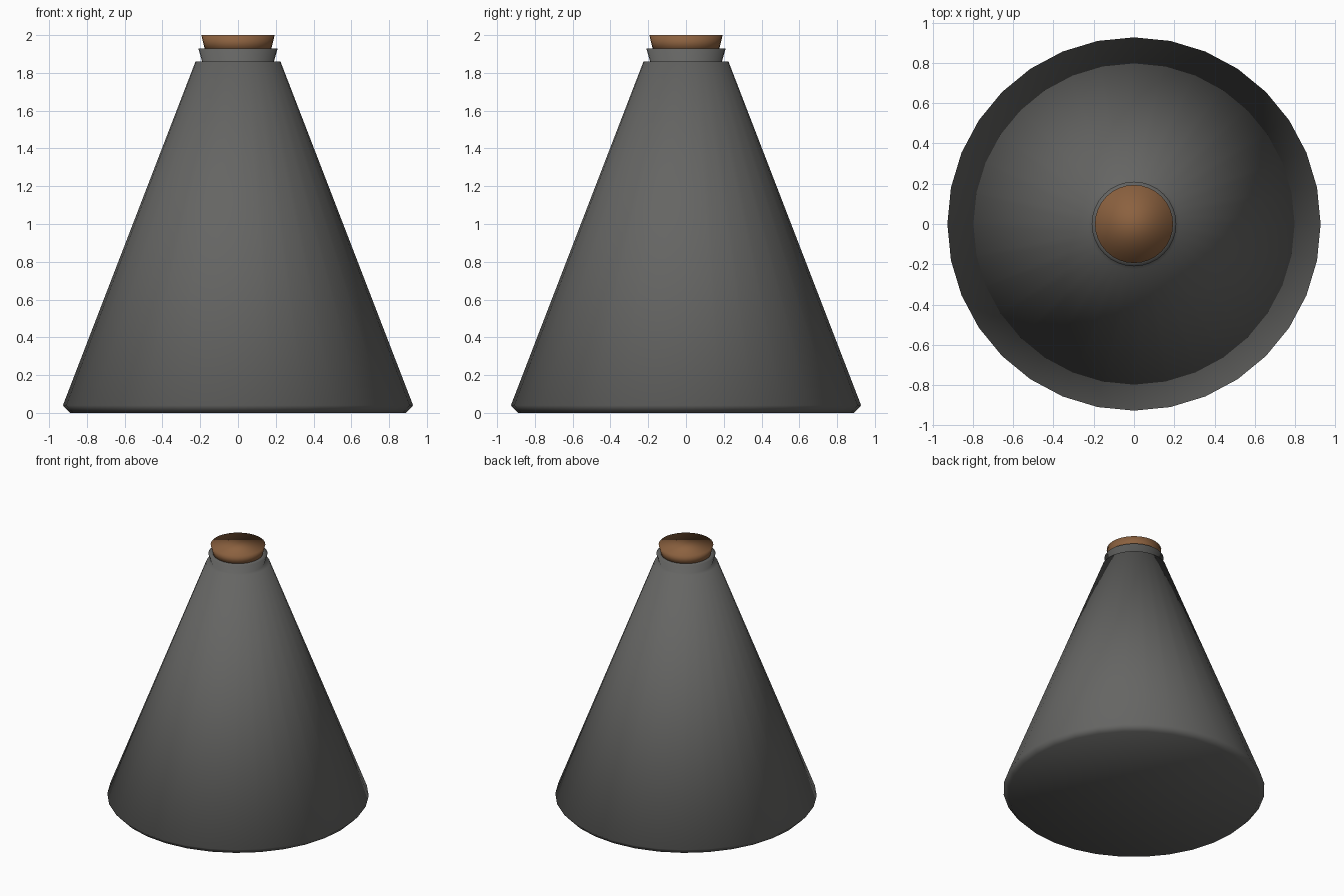
import bpy, bmesh, math

if "Cube" in bpy.data.objects:
    bpy.data.objects.remove(bpy.data.objects["Cube"])

SIDES = 32


def material(name, colour):
    m = bpy.data.materials.new(name)
    m.diffuse_color = (*colour, 1)
    m.use_nodes = True
    m.node_tree.nodes["Principled BSDF"].inputs["Base Color"].default_value = m.diffuse_color
    return m


def lathe(name, profile, mat):
    """Revolve an (r, z) profile around z, cap both ends, shade smooth."""
    bm = bmesh.new()
    rings = [[bm.verts.new((r * math.cos(2 * math.pi * i / SIDES),
                            r * math.sin(2 * math.pi * i / SIDES), z))
              for i in range(SIDES)] for r, z in profile]
    for a, b in zip(rings, rings[1:]):
        for i in range(SIDES):
            j = (i + 1) % SIDES
            bm.faces.new((a[i], a[j], b[j], b[i]))
    bm.faces.new(rings[0][::-1])
    bm.faces.new(rings[-1])
    for f in bm.faces:
        f.smooth = True
    mesh = bpy.data.meshes.new(name)
    bm.to_mesh(mesh)
    bm.free()
    mesh.materials.append(mat)
    obj = bpy.data.objects.new(name, mesh)
    bpy.context.collection.objects.link(obj)
    return obj


# conical flask: chamfered base, straight wall, narrow shoulder, flared lip
lathe("flask_body", [(0.89, 0), (0.927, 0.04), (0.225, 1.86), (0.19, 1.86),
                     (0.21, 1.93), (0.176, 1.93)],
      material("dark_grey", (0.13, 0.13, 0.125)))

# tapered cork stopper
lathe("cork", [(0.172, 1.91), (0.194, 2.0)],
      material("cork_brown", (0.26, 0.12, 0.05)))
